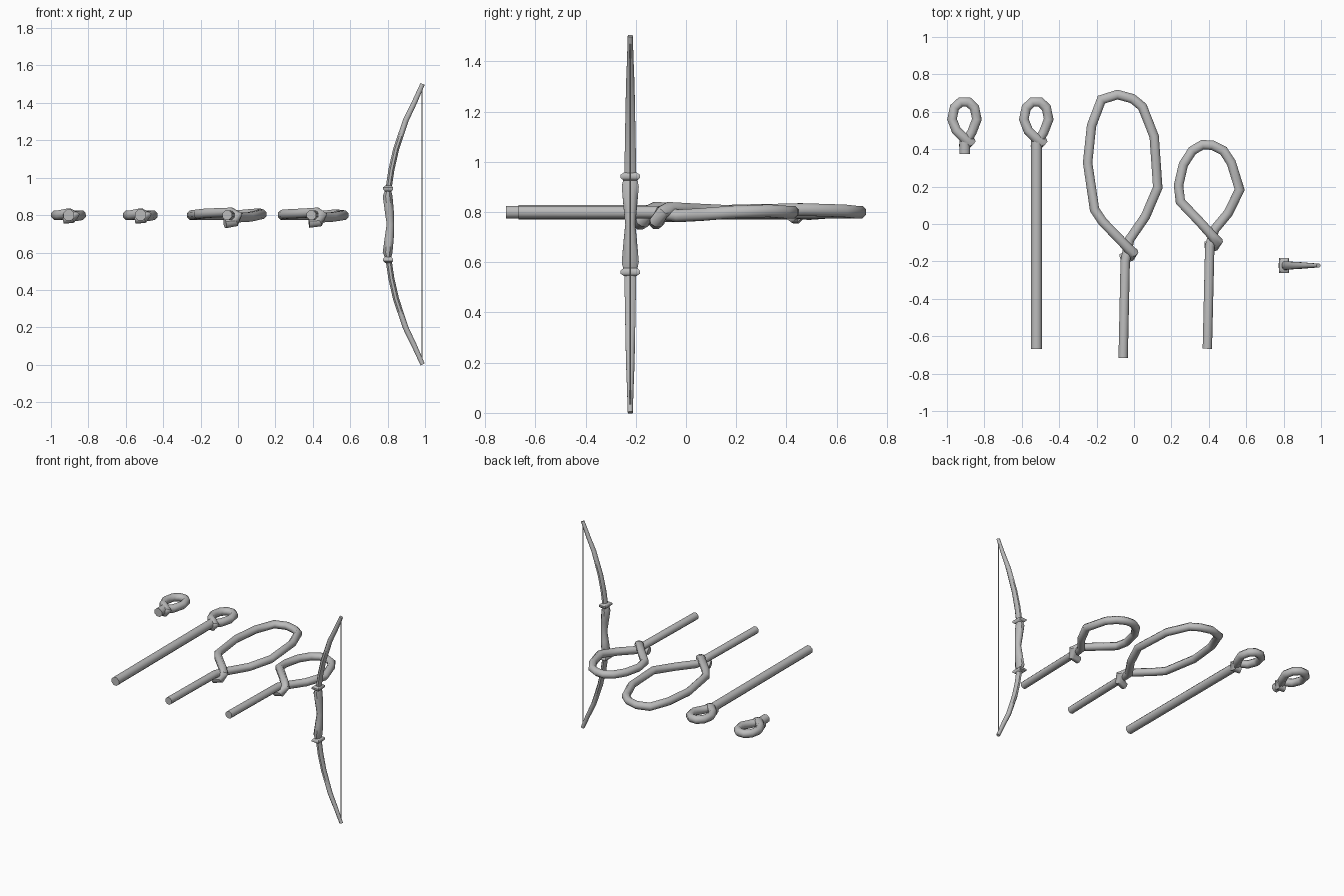
import bpy, bmesh, math
from mathutils import Vector

cube = bpy.data.objects.get("Cube")
if cube:
    bpy.data.objects.remove(cube)

grey = bpy.data.materials.new("plain grey")
grey.use_nodes = True
grey.diffuse_color = (0.5, 0.5, 0.5, 1)
grey.node_tree.nodes["Principled BSDF"].inputs["Base Color"].default_value = (0.5, 0.5, 0.5, 1)


def sweep(name, path, radii, ref=(0, 0, 1), sides=8):
    """Mitred tube along path; radii holds half widths (across, along ref), per point or one pair."""
    pts = [Vector(p) for p in path]
    if not isinstance(radii, list):
        radii = [radii] * len(pts)
    ref = Vector(ref)
    flat = 1 / math.cos(math.pi / sides)
    bm = bmesh.new()
    rings = []
    for i, p in enumerate(pts):
        into = (p - pts[i - 1]).normalized() if i else (pts[1] - p).normalized()
        out = (pts[i + 1] - p).normalized() if i < len(pts) - 1 else into
        tangent = (into + out).normalized()
        side = tangent.cross(ref).normalized()
        up = side.cross(tangent)
        mitre = min(1.25, 1 / max(0.5, tangent.dot(into)))
        a, b = radii[i][0] * flat * mitre, radii[i][1] * flat
        ring = []
        for k in range(sides):
            t = 2 * math.pi * (k + 0.5) / sides
            ring.append(bm.verts.new(p + side * (a * math.cos(t)) + up * (b * math.sin(t))))
        rings.append(ring)
    for r, s in zip(rings, rings[1:]):
        for k in range(sides):
            n = (k + 1) % sides
            bm.faces.new((r[k], r[n], s[n], s[k]))
    bm.faces.new(rings[0])
    bm.faces.new(rings[-1])
    bmesh.ops.recalc_face_normals(bm, faces=bm.faces)
    mesh = bpy.data.meshes.new(name)
    bm.to_mesh(mesh)
    bm.free()
    mesh.materials.append(grey)
    obj = bpy.data.objects.new(name, mesh)
    bpy.context.collection.objects.link(obj)
    bpy.ops.object.select_all(action='DESELECT')
    obj.select_set(True)
    bpy.context.view_layer.objects.active = obj
    bpy.ops.object.shade_smooth_by_angle(angle=math.radians(50))


# Small eye loops, one on a short stub and one on a long shaft
eye = [(0, .43, .80), (.038, .49, .795), (.065, .56, .80), (.052, .622, .80),
       (.02, .652, .80), (-.022, .652, .80), (-.055, .622, .80), (-.068, .56, .80),
       (-.045, .50, .80), (0, .455, .81), (.026, .438, .80), (.015, .43, .782), (-.025, .44, .78)]
for name, x, end in (("short", -.905, .375), ("long", -.521, -.668)):
    sweep(name + "_eye_loop", [(x + p[0], p[1], p[2]) for p in eye], (.025, .026))
    sweep(name + "_shaft", [(x, end, .80), (x, .455, .80)], (.029, .029))

# Large noose
sweep("large_noose", [
    (-.058, -.717, .80), (-.047, -.2, .80), (-.024, -.083, .785), (.061, .04, .79),
    (.127, .195, .805), (.108, .467, .81), (.045, .627, .805), (-.008, .67, .80),
    (-.088, .692, .80), (-.174, .665, .80), (-.227, .526, .80), (-.248, .328, .80),
    (-.211, .077, .805), (-.168, .013, .81), (-.04, -.12, .815), (-.008, -.155, .80),
    (-.02, -.17, .762), (-.07, -.185, .755)], (.025, .025))

# Small noose
sweep("small_noose", [
    (.392, -.667, .80), (.405, -.12, .80), (.43, -.03, .785), (.505, .06, .79),
    (.565, .184, .80), (.52, .328, .805), (.478, .392, .80), (.42, .421, .80),
    (.366, .424, .80), (.312, .392, .80), (.264, .318, .80), (.238, .206, .80),
    (.248, .12, .805), (.35, .013, .81), (.42, -.065, .815), (.445, -.095, .80),
    (.43, -.115, .762), (.38, -.12, .757)], (.025, .025))

# Bow: mirrored limbs and square collars, a waisted grip and a thin string
Y, MID = -.222, .7515
limb = [(.987, .75), (.945, .655), (.897, .555), (.845, .4), (.82, .29), (.805, .19)]
limb_radii = [(.012, .010), (.014, .013), (.015, .017), (.016, .020), (.016, .022), (.016, .023)]
collar = [(.207, .016, .024), (.197, .027, .039), (.185, .027, .039), (.174, .016, .026)]
for name, s in (("upper", 1), ("lower", -1)):
    sweep(name + "_limb", [(x, Y, MID + s * z) for x, z in limb], limb_radii, ref=(0, 1, 0))
    sweep(name + "_collar", [(.803, Y, MID + s * z) for z, a, b in collar],
          [(a, b) for z, a, b in collar], ref=(0, 1, 0), sides=4)
grip = [(.803, .178, .017, .028), (.800, .15, .026, .034), (.809, .07, .024, .027),
        (.815, 0, .020, .020), (.809, -.07, .024, .027), (.800, -.15, .026, .034),
        (.803, -.178, .017, .028)]
sweep("grip", [(x, Y, MID + z) for x, z, a, b in grip],
      [(a, b) for x, z, a, b in grip], ref=(0, 1, 0))
sweep("bow_string", [(.984, Y, .012), (.984, Y, 1.491)], (.003, .003), ref=(0, 1, 0), sides=6)
